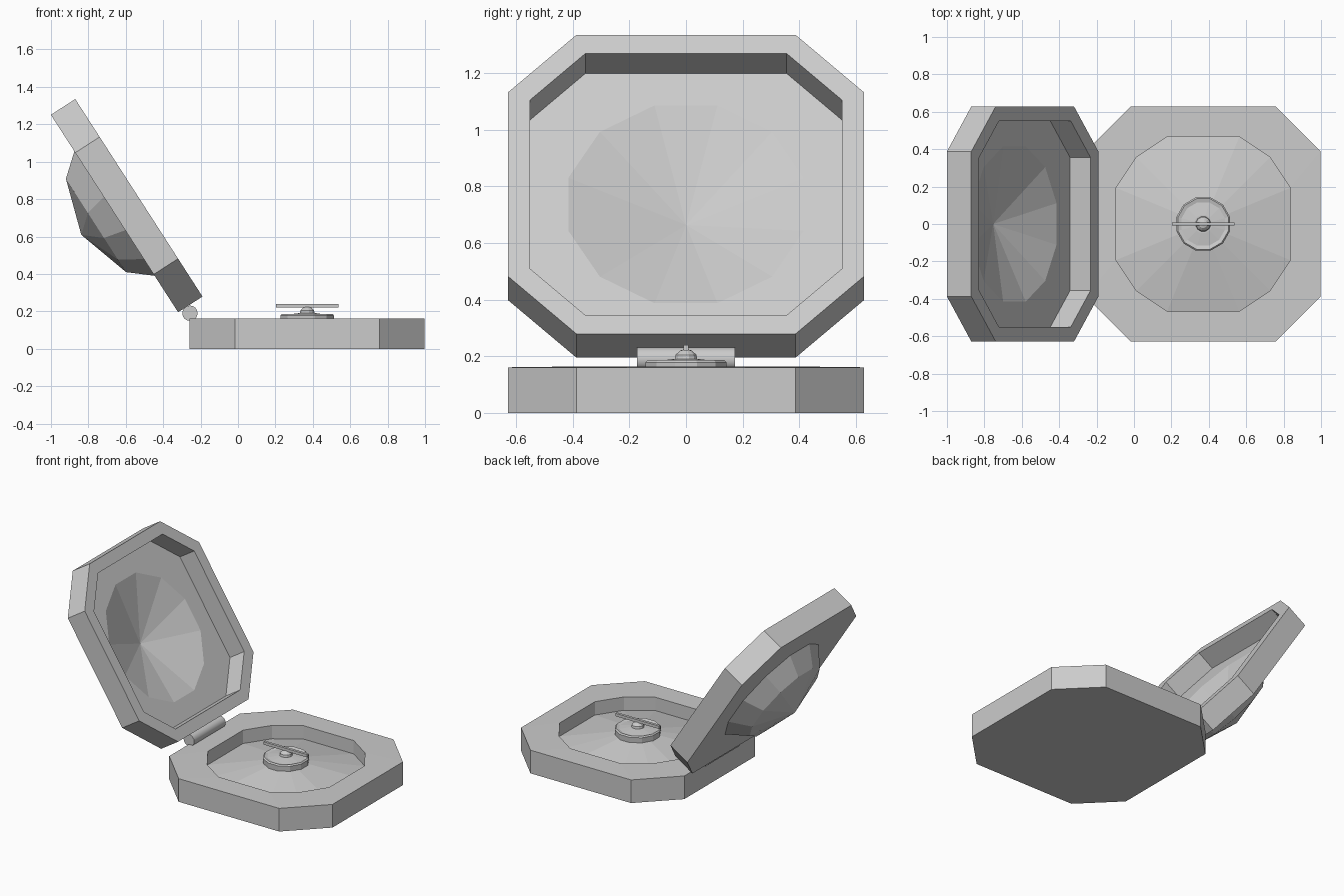
import bpy, bmesh
from math import radians, cos, sin
from mathutils import Vector

if "Cube" in bpy.data.objects:
    bpy.data.objects.remove(bpy.data.objects["Cube"])


def octagon(half, flat, z):
    pts = [(half, flat), (flat, half), (-flat, half), (-half, flat),
           (-half, -flat), (-flat, -half), (flat, -half), (half, -flat)]
    return [(x, y, z) for x, y in pts]


def polygon(r, z, angles):
    return [(r * cos(radians(a)), r * sin(radians(a)), z) for a in angles]


def lofted(name, rings, location=(0, 0, 0), rotation=(0, 0, 0)):
    """Skin consecutive rings: quads if equal, fan to a point, flat fill if counts differ."""
    bm = bmesh.new()
    loops = [[bm.verts.new(p) for p in ring] for ring in rings]

    def loop_edges(loop):
        n = len(loop)
        return [bm.edges.get((loop[i], loop[(i + 1) % n])) or
                bm.edges.new((loop[i], loop[(i + 1) % n])) for i in range(n)]

    for a, b in zip(loops, loops[1:]):
        n = max(len(a), len(b))
        if len(a) == 1 or len(b) == 1:
            tip, ring = (a[0], b) if len(a) == 1 else (b[0], a)
            for i in range(n):
                bm.faces.new((tip, ring[i], ring[(i + 1) % n]))
        elif len(a) == len(b):
            for i in range(n):
                j = (i + 1) % n
                bm.faces.new((a[i], a[j], b[j], b[i]))
        else:
            bmesh.ops.triangle_fill(bm, edges=loop_edges(a) + loop_edges(b),
                                    use_beauty=True, normal=Vector((0, 0, 1)))
    for end in (loops[0], loops[-1]):
        if len(end) > 2:
            bm.faces.new(end)
    bmesh.ops.recalc_face_normals(bm, faces=bm.faces)
    mesh = bpy.data.meshes.new(name)
    bm.to_mesh(mesh)
    bm.free()
    ob = bpy.data.objects.new(name, mesh)
    ob.location, ob.rotation_euler = location, rotation
    bpy.context.collection.objects.link(ob)
    return ob


WELL = [q + a for q in (0, 90, 180, 270) for a in (22.5, 45, 67.5)]
TWELVE = [15 + 30 * i for i in range(12)]
CX = 0.37

# Base: octagonal slab with a well whose floor rises to the centre
lofted("base", [[(0, 0, 0.17)], polygon(0.505, 0.07, WELL), polygon(0.505, 0.163, WELL),
                octagon(0.628, 0.387, 0.161), octagon(0.628, 0.387, 0)], (CX, 0, 0))

# Lid: recessed octagon with faceted dome, tilted open
lofted("lid", [[(0, 0, 0.265)], polygon(0.43, 0.13, TWELVE),
               octagon(0.55, 0.355, 0.13), octagon(0.55, 0.355, 0),
               octagon(0.628, 0.387, 0), octagon(0.628, 0.387, 0.155),
               polygon(0.41, 0.155, TWELVE), polygon(0.307, 0.273, TWELVE),
               [(0, 0, 0.366)]],
       (-0.53, 0, 0.807), (0, radians(-122.8), 0))

# Dial plate and domed pivot
profile = [(0.145, 0.13), (0.148, 0.178), (0.14, 0.186), (0.12, 0.181), (0.05, 0.19)]
lofted("dial", [polygon(r, z, TWELVE) for r, z in profile], (CX, 0, 0))
lofted("pivot", [polygon(0.042, 0.185, TWELVE), polygon(0.038, 0.205, TWELVE),
                 polygon(0.022, 0.22, TWELVE), [(0, 0, 0.226)]], (CX, 0, 0))

# Needle
bpy.ops.mesh.primitive_cube_add(size=1, location=(CX, 0, 0.23))
needle = bpy.context.object
needle.name = "needle"
needle.scale = (0.335, 0.018, 0.02)

# Hinge pin
bpy.ops.mesh.primitive_cylinder_add(vertices=16, radius=0.041, depth=0.345,
                                    location=(-0.257, 0, 0.19), rotation=(radians(90), 0, 0))
bpy.context.object.name = "hinge_pin"
bpy.ops.object.shade_smooth_by_angle()
